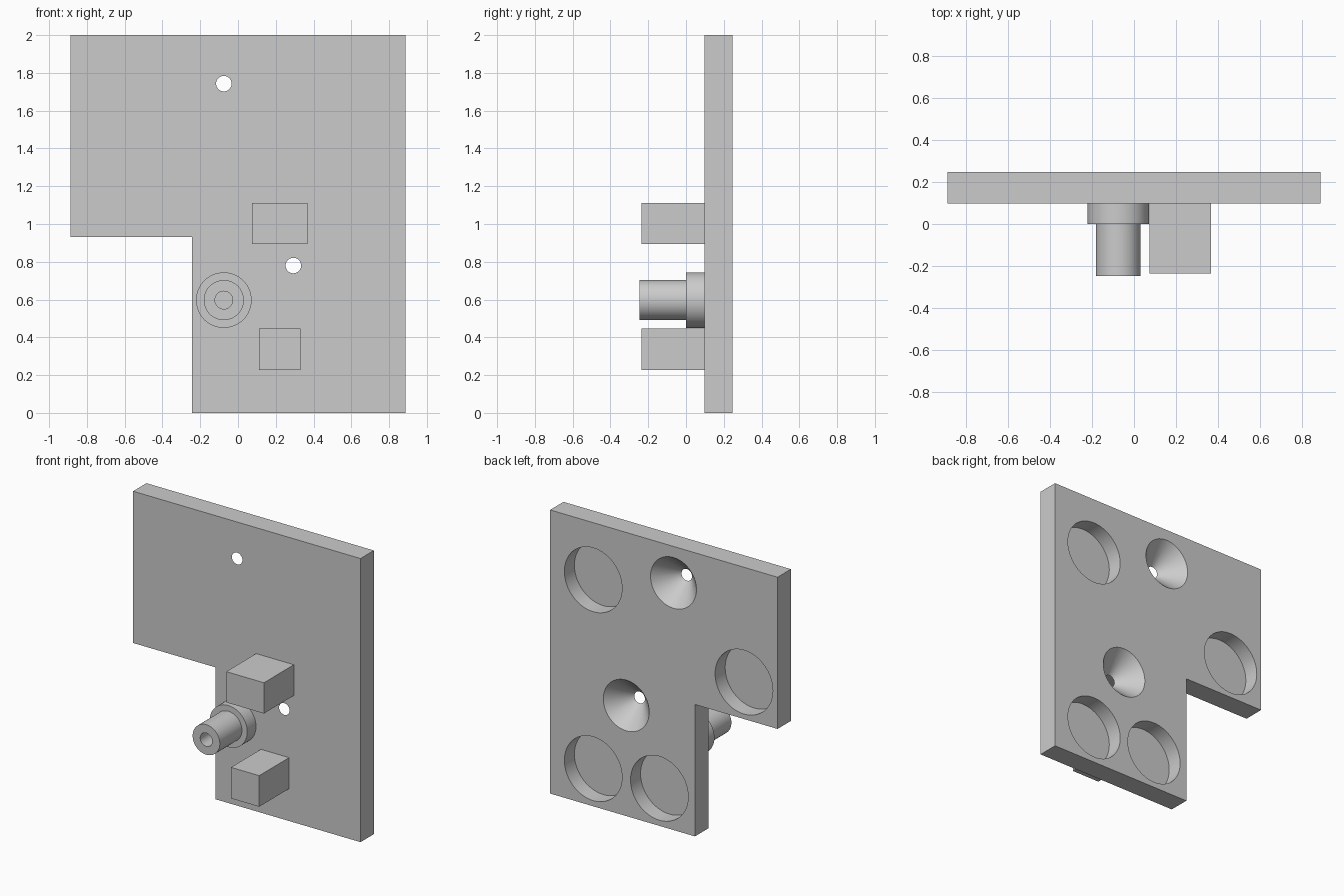
import bpy, bmesh, math
from mathutils import Matrix, Vector

if "Cube" in bpy.data.objects:
    bpy.data.objects.remove(bpy.data.objects["Cube"])

grey = bpy.data.materials.new("plain grey")
grey.use_nodes = True
grey.diffuse_color = (0.6, 0.6, 0.6, 1)
grey.node_tree.nodes["Principled BSDF"].inputs["Base Color"].default_value = (0.6, 0.6, 0.6, 1)

FRONT, BACK = 0.098, 0.247   # plate faces along y
PIN_X, PIN_Z = -0.075, 0.597


def add_object(name, bm):
    bmesh.ops.recalc_face_normals(bm, faces=bm.faces)
    mesh = bpy.data.meshes.new(name)
    bm.to_mesh(mesh)
    bm.free()
    mesh.materials.append(grey)
    obj = bpy.data.objects.new(name, mesh)
    bpy.context.collection.objects.link(obj)
    return obj


def activate(obj):
    bpy.ops.object.select_all(action="DESELECT")
    obj.select_set(True)
    bpy.context.view_layer.objects.active = obj


def box(name, x0, x1, y0, y1, z0, z1):
    bm = bmesh.new()
    centre = Vector((x0 + x1, y0 + y1, z0 + z1)) / 2
    size = Matrix.Diagonal((x1 - x0, y1 - y0, z1 - z0, 1))
    bmesh.ops.create_cube(bm, size=1, matrix=Matrix.Translation(centre) @ size)
    return add_object(name, bm)


def cone_along_y(name, x, z, y0, y1, r0, r1):
    bm = bmesh.new()
    place = Matrix.Translation((x, (y0 + y1) / 2, z)) @ Matrix.Rotation(-math.pi / 2, 4, "X")
    bmesh.ops.create_cone(bm, cap_ends=True, segments=64, radius1=r0, radius2=r1,
                          depth=y1 - y0, matrix=place)
    return add_object(name, bm)


def cut(target, cutter):
    cutter.hide_render = True
    mod = target.modifiers.new("cut", "BOOLEAN")
    mod.operation = "DIFFERENCE"
    mod.solver = "EXACT"
    mod.object = cutter
    activate(target)
    bpy.ops.object.modifier_apply(modifier=mod.name)
    bpy.data.objects.remove(cutter)


# Back plate: L-shaped outline extruded through its thickness
bm = bmesh.new()
outline = [(-0.887, 2), (0.887, 2), (0.887, 0), (-0.243, 0), (-0.243, 0.93), (-0.887, 0.93)]
face = bm.faces.new([bm.verts.new((x, FRONT, z)) for x, z in outline])
walls = bmesh.ops.extrude_face_region(bm, geom=[face])
bmesh.ops.translate(bm, vec=(0, BACK - FRONT, 0),
                    verts=[v for v in walls["geom"] if isinstance(v, bmesh.types.BMVert)])
plate = add_object("back_plate", bm)

# Round blind pockets in the back
for x, z in [(0.551, 1.597), (-0.625, 1.19), (0.551, 0.265), (0.035, 0.265)]:
    cut(plate, cone_along_y("pocket_cutter", x, z, BACK - 0.112, BACK + 0.02, 0.225, 0.225))

# Countersunk screw holes, widening towards the back
extra = 0.005
slope = (0.179 - 0.041) / (BACK - FRONT) * extra
for x, z in [(PIN_X, 1.743), (0.293, 0.78)]:
    cut(plate, cone_along_y("screw_cutter", x, z, FRONT - extra, BACK + extra,
                            0.041 - slope, 0.179 + slope))

# Two rectangular blocks on the front
box("upper_block", 0.073, 0.367, -0.235, FRONT, 0.895, 1.112)
box("lower_block", 0.11, 0.33, -0.235, FRONT, 0.228, 0.447)

# Flanged pin with a bore, turned around the y axis
profile = [(0, FRONT), (0.147, FRONT), (0.147, 0), (0.106, 0), (0.106, -0.247),
           (0.047, -0.247), (0.047, 0), (0, 0)]
bm = bmesh.new()
points = [bm.verts.new((PIN_X + r, y, PIN_Z)) for r, y in profile]
edges = [bm.edges.new(pair) for pair in zip(points, points[1:])]
bmesh.ops.spin(bm, geom=points + edges, cent=(PIN_X, 0, PIN_Z), axis=(0, 1, 0),
               angle=2 * math.pi, steps=64)
bmesh.ops.remove_doubles(bm, verts=bm.verts, dist=0.0005)
pin = add_object("flanged_pin", bm)

for obj in (plate, pin):
    activate(obj)
    bpy.ops.object.shade_smooth_by_angle(angle=math.radians(30))
